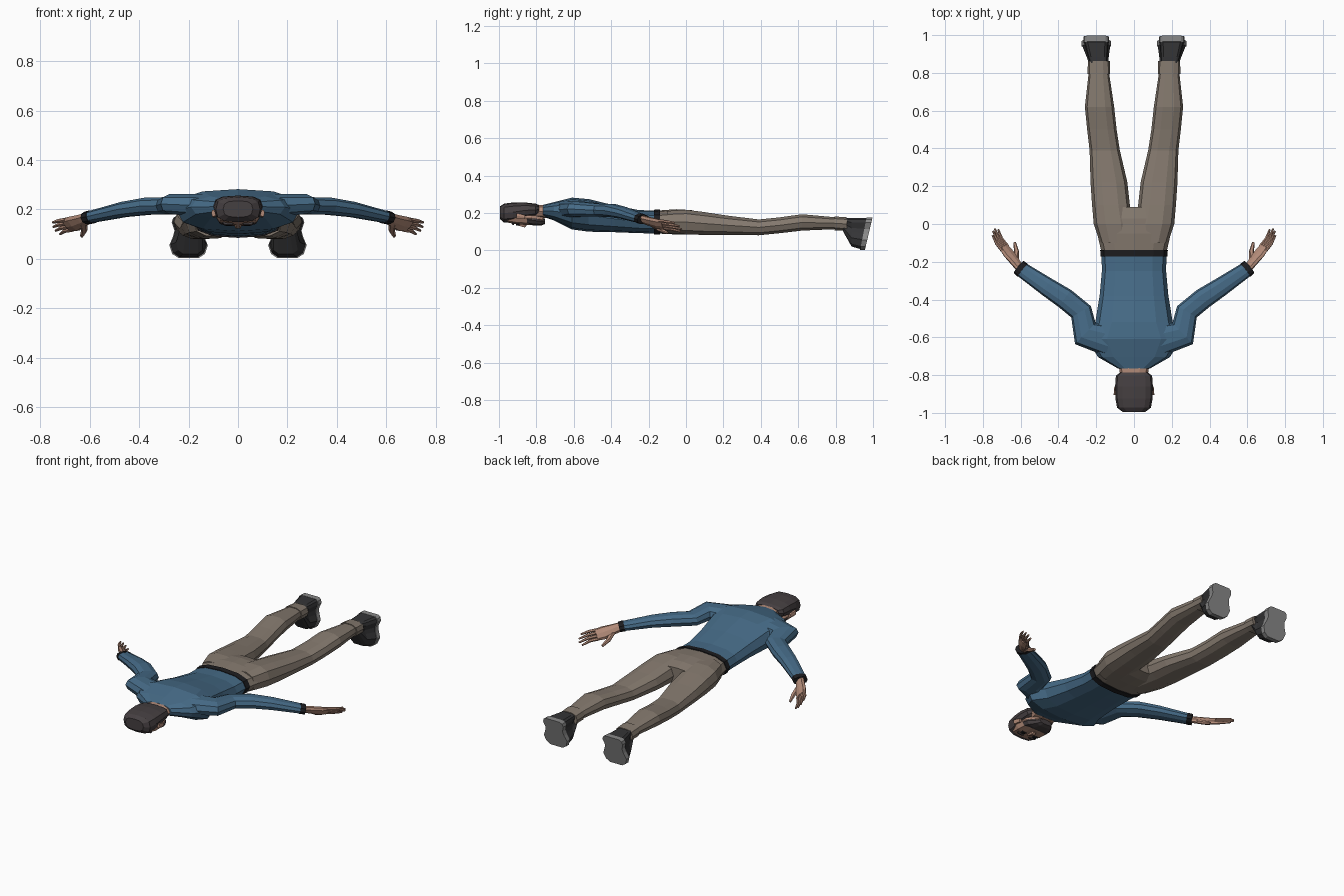
import bpy, bmesh
from math import sin, cos, pi, copysign
from mathutils import Vector as V


def mat(name, r, g, b):
    m = bpy.data.materials.new(name)
    m.diffuse_color = (r, g, b, 1)
    return m


BLUE = mat("blue_cloth", .06, .145, .24)
TAN = mat("tan_cloth", .23, .19, .155)
SKIN = mat("skin", .45, .26, .19)
HAIR = mat("dark_hair", .06, .05, .053)
BLACK = mat("black", .012, .012, .014)
SHOE = mat("shoe_leather", .035, .035, .037)
SOLE = mat("sole_rubber", .25, .25, .25)


def loft(name, rings, material, mirror=False):
    bm = bmesh.new()
    vs = [[bm.verts.new(p) for p in r] for r in rings]
    n = len(vs[0])
    for a, b in zip(vs, vs[1:]):
        for i in range(n):
            j = (i + 1) % n
            bm.faces.new((a[i], a[j], b[j], b[i]))
    bm.faces.new(vs[0])
    bm.faces.new(vs[-1])
    bmesh.ops.recalc_face_normals(bm, faces=bm.faces)
    me = bpy.data.meshes.new(name)
    bm.to_mesh(me)
    bm.free()
    me.materials.append(material)
    ob = bpy.data.objects.new(name, me)
    bpy.context.collection.objects.link(ob)
    if mirror:
        ob.modifiers.new("mirror", 'MIRROR').use_mirror_merge = False
    return ob


def spow(v, p):
    return copysign(abs(v) ** p, v)


def tube(name, secs, material, mirror=False, side=None, n=10, p=.85):
    # sections: centre x, y, z, half width, half height, swept along the path
    c = [V(s[:3]) for s in secs]
    rings = []
    for i, s in enumerate(secs):
        t = (c[min(i + 1, len(c) - 1)] - c[max(i - 1, 0)]).normalized()
        sd = V(side) if side else t.cross(V((0, 0, 1)))
        sd = (sd - t * sd.dot(t)).normalized()
        up = sd.cross(t)
        rings.append([c[i] + sd * s[3] * spow(cos(a), p) + up * s[4] * spow(sin(a), p)
                      for a in (2 * pi * k / n for k in range(n))])
    return loft(name, rings, material, mirror)


def body(name, secs, material, mirror=False, n=12, p=.8):
    # sections across y: y, x low, x high, z low, z high
    rings = []
    for y, x0, x1, z0, z1 in secs:
        rings.append([((x0 + x1) / 2 + (x1 - x0) / 2 * spow(cos(a), p), y,
                       (z0 + z1) / 2 + (z1 - z0) / 2 * spow(sin(a), p))
                      for a in (2 * pi * k / n for k in range(n))])
    return loft(name, rings, material, mirror)


def sym(name, secs, material, **kw):
    return body(name, [(y, -w, w, a, b) for y, w, a, b in secs], material, **kw)


# Shirt, belt and hips
sym("shirt_torso", [(-.765, .085, .18, .243), (-.705, .19, .16, .258), (-.61, .25, .112, .282),
                    (-.52, .205, .1, .274), (-.38, .182, .097, .24), (-.25, .17, .092, .215),
                    (-.15, .172, .09, .213)], BLUE)
sym("belt", [(-.172, .177, .085, .217), (-.138, .179, .085, .219)], BLACK)
sym("trouser_hips", [(-.15, .172, .09, .213), (-.05, .195, .085, .22),
                     (.03, .2, .085, .215), (.09, .15, .1, .2)], TAN)

# Trouser legs and cuffs
body("trouser_legs", [(-.1, .01, .18, .09, .213), (0, .005, .213, .083, .22),
                      (.1, .022, .222, .08, .207), (.22, .035, .23, .081, .188),
                      (.39, .075, .235, .079, .167), (.5, .092, .248, .09, .178),
                      (.62, .105, .26, .104, .195), (.8, .132, .24, .112, .178)],
     TAN, True, n=10)
body("trouser_cuffs", [(.795, .126, .246, .106, .183), (.862, .128, .244, .104, .178)],
     TAN, True, n=10)

# Shoes with tilted soles
HALF = [(.04, .003), (.066, .02), (.078, .055), (.063, .09), (.057, .115),
        (.068, .148), (.062, .166), (.048, .175)]
OUTLINE = HALF + [(-x, z) for x, z in reversed(HALF)]


def shoe_ring(y, slope, xs=1, z0=0, z1=.175, cx=.2):
    ring = []
    for x, z in OUTLINE:
        zz = z0 + (z1 - z0) * z / .175
        ring.append((cx + x * xs, y + slope * zz, zz))
    return ring


loft("shoe_soles", [shoe_ring(.93, .2), shoe_ring(.956, .235)], SOLE, True)
loft("shoe_uppers", [shoe_ring(.84, 0, .62, .1, .172, .187), shoe_ring(.885, 0, .75, .018, .173, .192),
                     shoe_ring(.932, .2, .95, .004, .174)], SHOE, True)

# Sleeves and cuffs
tube("sleeves", [(.12, -.62, .215, .085, .05), (.258, -.58, .222, .078, .042),
                 (.28, -.465, .215, .06, .036), (.365, -.395, .213, .056, .036),
                 (.46, -.333, .2, .05, .032), (.602, -.236, .168, .04, .024)], BLUE, True)
tube("sleeve_cuffs", [(.588, -.246, .171, .043, .027), (.61, -.228, .165, .042, .026)], BLACK, True)

# Hands, rolled so the thumb side is lower
ROLL = V((.5, -.4, .7)).normalized()
tube("palms", [(.598, -.24, .168, .026, .016), (.63, -.2, .156, .03, .017),
               (.665, -.155, .142, .038, .016), (.69, -.12, .136, .034, .012)],
     SKIN, True, side=ROLL, n=8)
for i, (k, length) in enumerate([(-.027, .9), (-.009, 1.03), (.009, 1), (.027, .85)]):
    a = V((.683, -.13, .138)) + ROLL * k
    d = V((.058, .098, -.016)) * length
    bend = a + d * .5 + V((.006, -.003, .002))
    tube(f"finger_{i + 1}", [(*a, .009, .009), (*bend, .0085, .008),
                             (*(a + d + ROLL * k * .15), .005, .005)],
         SKIN, True, side=ROLL, n=6)
tube("thumbs", [(.625, -.195, .145, .015, .014), (.622, -.145, .115, .013, .012),
                (.632, -.098, .093, .007, .007)], SKIN, True, n=6)

# Head, face down
sym("neck", [(-.83, .068, .17, .243), (-.745, .082, .172, .243)], SKIN, n=10)
sym("hair", [(-.995, .06, .168, .235), (-.972, .09, .148, .25), (-.925, .098, .152, .256),
             (-.86, .1, .172, .256), (-.805, .096, .182, .25), (-.785, .075, .195, .242)],
    HAIR, n=12, p=.7)
sym("face", [(-.955, .08, .148, .21), (-.9, .089, .137, .21), (-.83, .085, .135, .21),
             (-.765, .05, .14, .19)], SKIN, n=10, p=.7)
sym("beard", [(-.85, .088, .14, .19), (-.815, .084, .132, .188), (-.775, .058, .132, .178),
              (-.755, .04, .14, .17)], HAIR, n=10, p=.7)
sym("nose", [(-.905, .01, .133, .16), (-.862, .017, .12, .16), (-.852, .014, .13, .16)], SKIN, n=6)
body("ears", [(-.905, .09, .108, .17, .2), (-.86, .088, .104, .166, .19)], SKIN, True, n=6)
body("eyes", [(-.908, .025, .055, .133, .15), (-.89, .022, .058, .132, .15)], BLACK, True, n=6)
body("eyebrows", [(-.93, .018, .062, .137, .155), (-.919, .016, .066, .133, .155)], HAIR, True, n=6)
